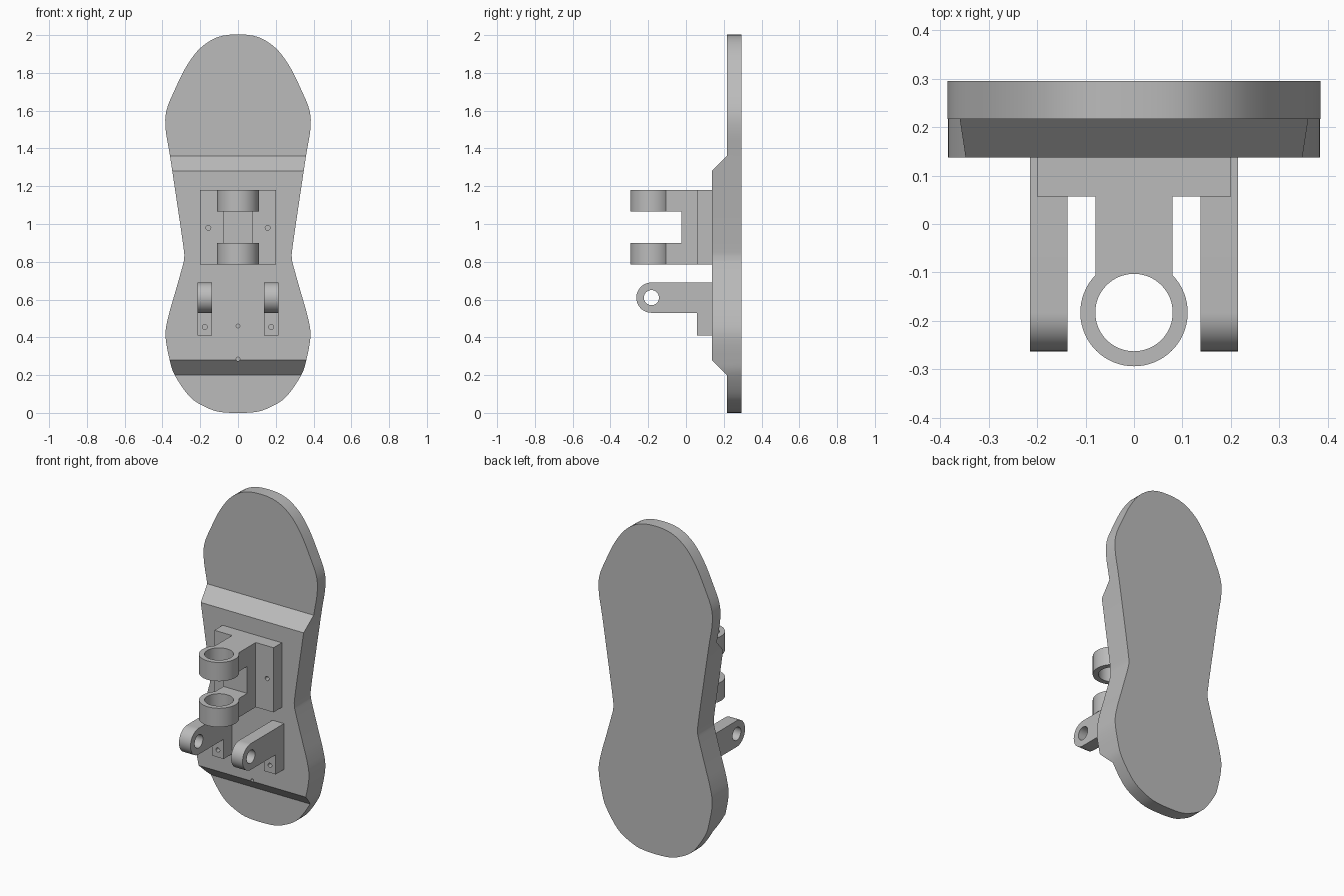
import bpy
import bmesh
from math import sin, cos, pi, acos
from mathutils import Vector

if "Cube" in bpy.data.objects:
    bpy.data.objects.remove(bpy.data.objects["Cube"], do_unlink=True)

grey = bpy.data.materials.new("plain grey")
grey.use_nodes = True
grey.diffuse_color = (0.5, 0.5, 0.5, 1)
grey.node_tree.nodes["Principled BSDF"].inputs["Base Color"].default_value = (0.5, 0.5, 0.5, 1)

# Where a 2D profile point goes when extruded along each axis
PLACE = {
    "x": lambda p, d: (d, p[0], p[1]),
    "y": lambda p, d: (p[0], d, p[1]),
    "z": lambda p, d: (p[0], p[1], d),
}


def prism(name, profile, axis, start, end):
    """Extrude a closed 2D profile along an axis."""
    bm = bmesh.new()
    verts = [bm.verts.new(PLACE[axis](p, start)) for p in profile]
    face = bm.faces.new(verts)
    moved = bmesh.ops.extrude_face_region(bm, geom=[face])["geom"]
    offset = Vector(PLACE[axis]((0, 0), end - start))
    bmesh.ops.translate(bm, vec=offset, verts=[g for g in moved if isinstance(g, bmesh.types.BMVert)])
    bmesh.ops.recalc_face_normals(bm, faces=bm.faces)
    mesh = bpy.data.meshes.new(name)
    bm.to_mesh(mesh)
    bm.free()
    mesh.materials.append(grey)
    ob = bpy.data.objects.new(name, mesh)
    bpy.context.collection.objects.link(ob)
    return ob


def arc(centre, radius, first=0.0, last=2 * pi, steps=48):
    closed = abs(last - first) >= 2 * pi - 1e-6
    count = steps if closed else steps + 1
    angles = [first + (last - first) * i / steps for i in range(count)]
    return [(centre[0] + radius * cos(a), centre[1] + radius * sin(a)) for a in angles]


def box(x0, x1, y0, y1):
    return [(x0, y0), (x1, y0), (x1, y1), (x0, y1)]


def select(ob):
    bpy.ops.object.select_all(action="DESELECT")
    ob.select_set(True)
    bpy.context.view_layer.objects.active = ob


def combine(ob, tool, operation="DIFFERENCE"):
    """Apply a boolean and discard the tool."""
    tool.hide_render = True
    mod = ob.modifiers.new("boolean", "BOOLEAN")
    mod.operation = operation
    mod.solver = "EXACT"
    mod.object = tool
    select(ob)
    bpy.ops.object.modifier_apply(modifier=mod.name)
    bpy.data.objects.remove(tool, do_unlink=True)


def smooth(ob):
    select(ob)
    bpy.ops.object.shade_smooth_by_angle(angle=0.5)


def spline(points, steps=4):
    """Closed Catmull-Rom curve through the points."""
    pts = [Vector(p) for p in points]
    out = []
    for i, b in enumerate(pts):
        a, c, d = pts[i - 1], pts[(i + 1) % len(pts)], pts[(i + 2) % len(pts)]
        for k in range(steps):
            t = k / steps
            out.append(0.5 * (2 * b + (c - a) * t + (2 * a - 5 * b + 4 * c - d) * t * t
                              + (3 * b - a - 3 * c + d) * t ** 3))
    return out


BACK, THIN, THICK, FOOT = 0.295, 0.217, 0.137, 0.057
SCREW = 0.013

# Sole: waisted outline intersected with a stepped side profile
half = [(0.08, 0.003), (0.17, 0.03), (0.255, 0.085), (0.335, 0.2), (0.363, 0.285),
        (0.384, 0.41), (0.369, 0.51), (0.335, 0.63), (0.294, 0.775), (0.285, 0.82),
        (0.289, 0.88), (0.324, 1.12), (0.36, 1.36), (0.383, 1.5), (0.379, 1.6),
        (0.335, 1.71), (0.27, 1.84), (0.19, 1.94), (0.08, 1.997)]
outline = spline(half + [(-x, z) for x, z in reversed(half)])
sole = prism("sole", outline, "y", THICK - 0.02, BACK)
side = [(BACK + 0.1, -0.1), (THIN, -0.1), (THIN, 0.2), (THICK, 0.28),
        (THICK, 1.28), (THIN, 1.36), (THIN, 2.1), (BACK + 0.1, 2.1)]
combine(sole, prism("sole_profile", side, "x", -0.5, 0.5), "INTERSECT")
for z in (0.46, 0.285):
    combine(sole, prism("sole_screw_cutter", arc((0, z), 0.01, steps=20), "y", 0, THIN))
smooth(sole)

# Ring bracket: flanged base and stem ending in a round collar
centre, outer, inner = (0, -0.183), 0.111, 0.08
join = acos(inner / outer)
right_side = [(inner, FOOT), (0.2, FOOT), (0.2, THICK)]
plan = arc(centre, outer, pi - join, 2 * pi + join) + right_side
plan += [(-x, y) for x, y in reversed(right_side)]
bracket = prism("ring_bracket", plan, "z", 0.785, 1.18)
combine(bracket, prism("ring_bore_cutter", arc(centre, inner, steps=64), "z", 0.7, 1.3))
combine(bracket, prism("ring_gap_cutter", box(-0.5, -0.025, 0.9, 1.065), "x", -0.3, 0.3))
for x in (-0.157, 0.157):
    combine(bracket, prism("bracket_screw_cutter", arc((x, 0.98), SCREW, steps=20), "y", 0, 0.13))
smooth(bracket)

# Hinge lugs: round-ended arms with a small foot below
pin = (-0.183, 0.61)
lug = arc(pin, 0.08, pi / 2, 3 * pi / 2, 32) + [(FOOT, 0.53), (FOOT, 0.41), (THICK, 0.41), (THICK, 0.69)]
for name, x in (("right_hinge_lug", -0.176), ("left_hinge_lug", 0.176)):
    arm = prism(name, lug, "x", x - 0.039, x + 0.039)
    combine(arm, prism("pin_cutter", arc(pin, 0.04, steps=40), "x", x - 0.1, x + 0.1))
    combine(arm, prism("lug_screw_cutter", arc((x, 0.455), SCREW, steps=20), "y", 0, 0.13))
    smooth(arm)
